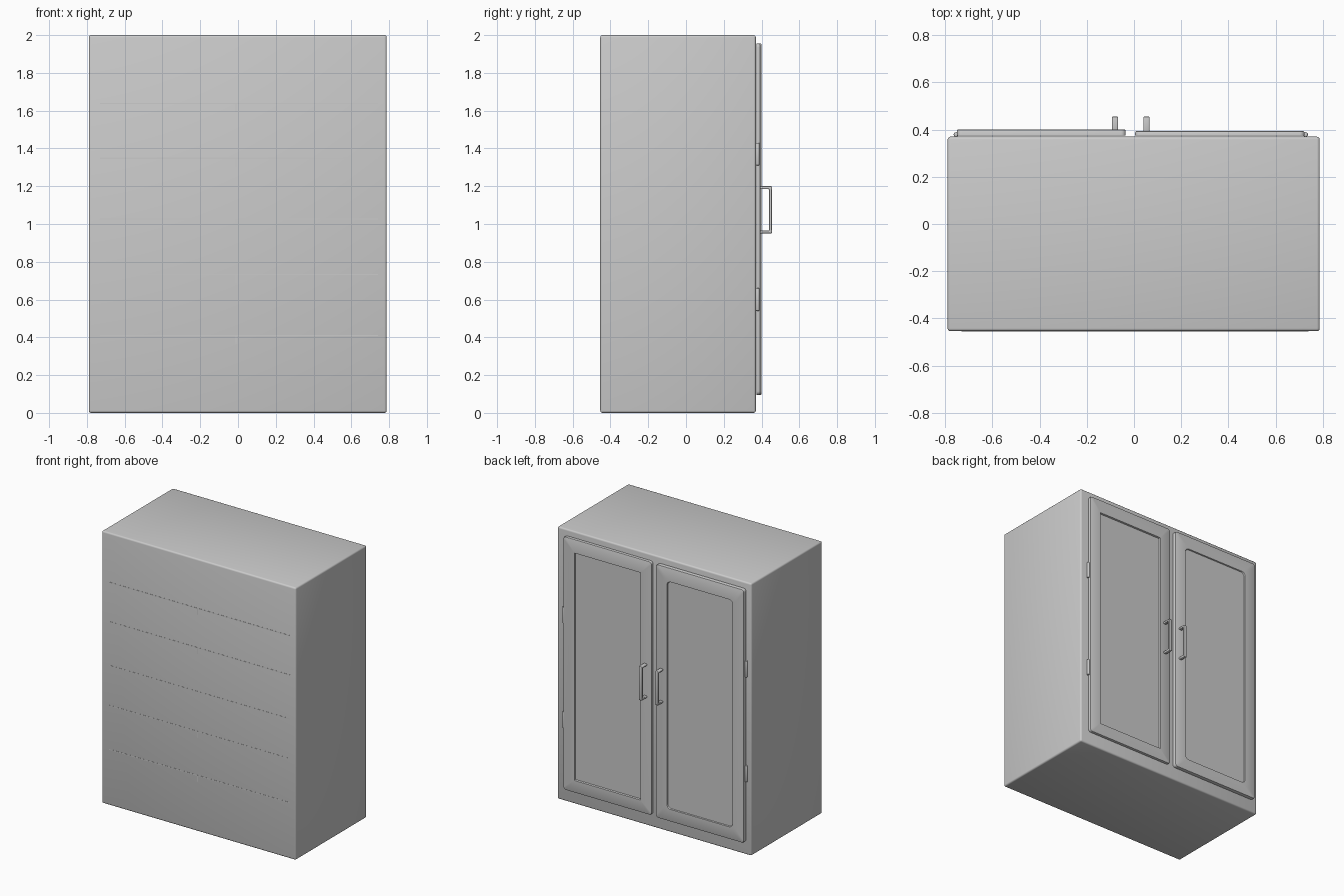
import bpy, bmesh, math

if "Cube" in bpy.data.objects:
    bpy.data.objects.remove(bpy.data.objects["Cube"])


def finish(name, bm, smooth=True):
    bmesh.ops.recalc_face_normals(bm, faces=bm.faces)
    me = bpy.data.meshes.new(name)
    bm.to_mesh(me)
    bm.free()
    ob = bpy.data.objects.new(name, me)
    bpy.context.collection.objects.link(ob)
    bpy.context.view_layer.objects.active = ob
    ob.select_set(True)
    if smooth:
        bpy.ops.object.shade_smooth_by_angle(angle=math.radians(35))
    ob.select_set(False)
    return ob


def add_box(bm, lo, hi):
    vs = bmesh.ops.create_cube(bm, size=1)["verts"]
    for v in vs:
        v.co = [(l + h) / 2 + c * (h - l) for c, l, h in zip(v.co, lo, hi)]


def box(name, lo, hi, bevel=0.0, segments=3):
    bm = bmesh.new()
    add_box(bm, lo, hi)
    if bevel:
        bmesh.ops.bevel(bm, geom=bm.edges[:], offset=bevel, segments=segments,
                        profile=0.5, affect='EDGES')
    return finish(name, bm)


def rounded_ring(bm, x0, x1, z0, z1, y, r, n=5):
    corners = [(x1 - r, z1 - r, 0), (x0 + r, z1 - r, 90),
               (x0 + r, z0 + r, 180), (x1 - r, z0 + r, 270)]
    ring = []
    for cx, cz, a in corners:
        for i in range(n + 1):
            t = math.radians(a + 90 * i / n)
            ring.append(bm.verts.new((cx + r * math.cos(t), y, cz + r * math.sin(t))))
    return ring


def door(name, x0, x1, front, panel_r, recess):
    z0, z1, b, f = 0.095, 1.955, 0.006, 0.09
    bm = bmesh.new()
    # (inset, y, corner radius) from the back of the door to the panel floor
    steps = [(0, 0.374, 0.02), (0, front - b, 0.02), (b * 0.3, front - b * 0.3, 0.019),
             (b, front, 0.016), (f, front, panel_r), (f + 0.003, front - recess, panel_r)]
    rings = [rounded_ring(bm, x0 + d, x1 - d, z0 + d, z1 - d - (0.01 if d >= f else 0), y, r)
             for d, y, r in steps]
    for a, c in zip(rings, rings[1:]):
        for i in range(len(a)):
            j = (i + 1) % len(a)
            bm.faces.new((a[i], a[j], c[j], c[i]))
    bm.faces.new(rings[0])
    bm.faces.new(rings[-1])
    return finish(name, bm)


def handle(name, x, y0):
    # U-shaped pull extruded across its width, with softened edges
    t, w, y1, z0, z1 = 0.015, 0.013, 0.455, 0.95, 1.20
    pts = [(y0, z0), (y1, z0), (y1, z1), (y0, z1),
           (y0, z1 - t), (y1 - t, z1 - t), (y1 - t, z0 + t), (y0, z0 + t)]
    bm = bmesh.new()
    face = bm.faces.new([bm.verts.new((x - w, y, z)) for y, z in pts])
    new = bmesh.ops.extrude_face_region(bm, geom=[face])["geom"]
    for v in new:
        if isinstance(v, bmesh.types.BMVert):
            v.co.x += 2 * w
    bmesh.ops.recalc_face_normals(bm, faces=bm.faces)
    bmesh.ops.bevel(bm, geom=bm.edges[:], offset=0.005, segments=3,
                    profile=0.5, affect='EDGES')
    return finish(name, bm)


def hinge(name, x, z):
    bm = bmesh.new()
    bmesh.ops.create_cone(bm, cap_ends=True, segments=16, radius1=0.01, radius2=0.01, depth=0.12)
    caps = [e for e in bm.edges if abs(e.verts[0].co.z - e.verts[1].co.z) < 1e-5]
    bmesh.ops.bevel(bm, geom=caps, offset=0.004, segments=2, profile=0.5, affect='EDGES')
    bmesh.ops.translate(bm, verts=bm.verts, vec=(x, 0.379, z))
    return finish(name, bm)


# Cabinet body
box("cabinet_body", (-0.79, -0.454, 0), (0.787, 0.37, 2.0), 0.012)

# Shelf edges just showing through the closed panel, with a centre bracket
for i, z in enumerate((1.637, 1.348, 1.026, 0.733, 0.41)):
    bm = bmesh.new()
    add_box(bm, (-0.73, -0.455, z - 0.003), (0.74, -0.44, z + 0.003))
    add_box(bm, (-0.013, -0.455, z - 0.045), (-0.007, -0.44, z - 0.003))
    finish(f"shelf_edge_{i + 1}", bm, smooth=False)

# Doors: one square-cornered panel, one round-cornered panel
door("door_a", 0.005, 0.722, 0.394, 0.002, 0.012)
door("door_b", -0.75, -0.035, 0.401, 0.03, 0.008)

# Pull handles
handle("handle_a", 0.053, 0.39)
handle("handle_b", -0.08, 0.396)

# Hinges
for side, x in (("a", 0.727), ("b", -0.754)):
    for label, z in (("upper", 1.37), ("lower", 0.60)):
        hinge(f"hinge_{side}_{label}", x, z)
